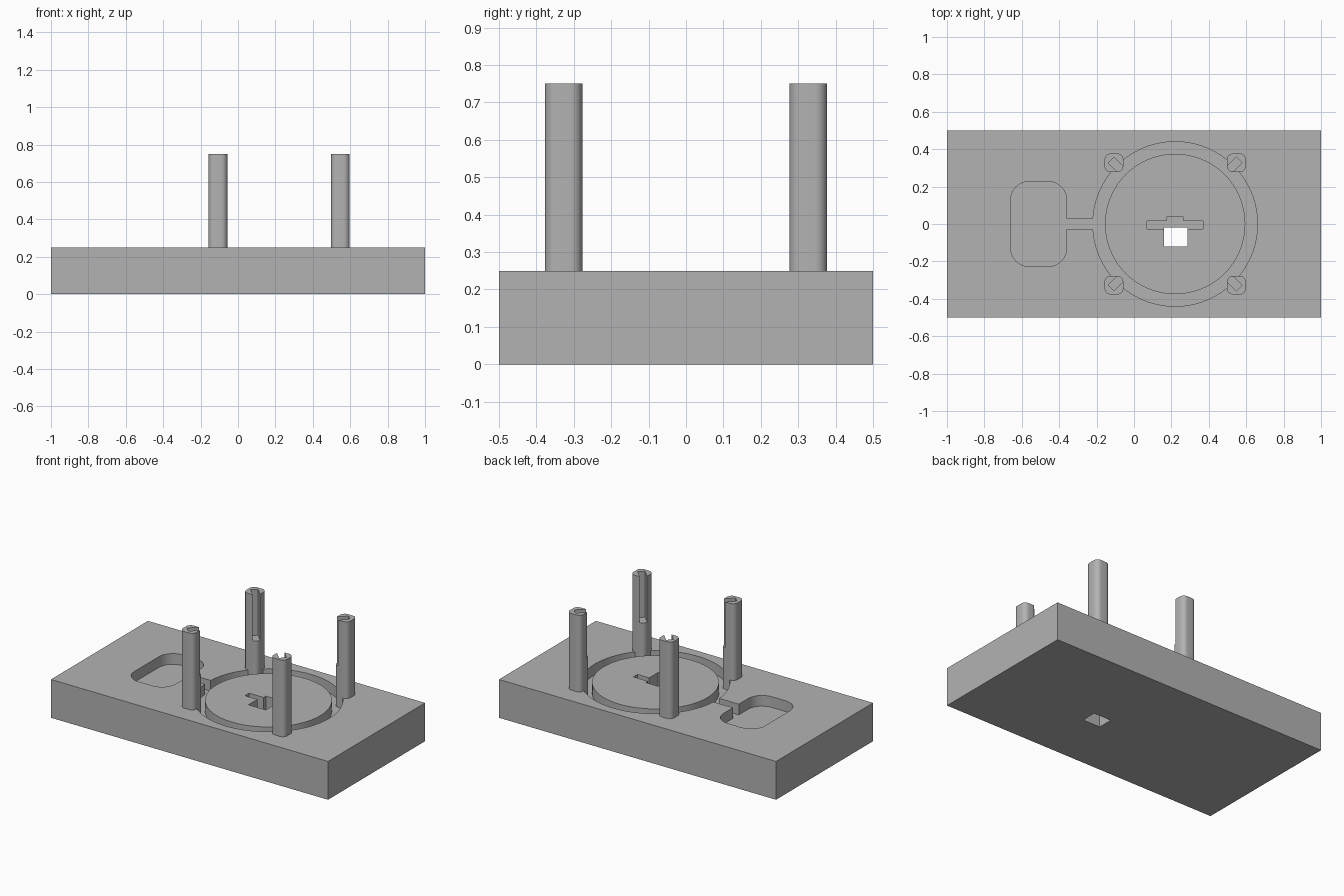
import bpy, bmesh, math
from mathutils import Matrix, Vector

if "Cube" in bpy.data.objects:
    bpy.data.objects.remove(bpy.data.objects["Cube"])

TOP, FLOOR = 0.25, 0.18      # plate top, recess floor
CX = 0.22                    # centre of the round recess

grey = bpy.data.materials.new("grey plastic")
grey.diffuse_color = (0.45, 0.45, 0.45, 1)
grey.use_nodes = True
grey.node_tree.nodes["Principled BSDF"].inputs["Base Color"].default_value = grey.diffuse_color


def prism(name, pts, z0, z1):
    """Extrude a closed outline between two heights."""
    bm = bmesh.new()
    base = bm.faces.new([bm.verts.new((x, y, z0)) for x, y in pts])
    ext = bmesh.ops.extrude_face_region(bm, geom=[base])
    bmesh.ops.translate(bm, vec=(0, 0, z1 - z0),
                        verts=[v for v in ext["geom"] if isinstance(v, bmesh.types.BMVert)])
    bmesh.ops.recalc_face_normals(bm, faces=bm.faces)
    me = bpy.data.meshes.new(name)
    bm.to_mesh(me)
    bm.free()
    me.materials.append(grey)
    ob = bpy.data.objects.new(name, me)
    bpy.context.collection.objects.link(ob)
    return ob


def rect(x0, x1, y0, y1):
    return [(x0, y0), (x1, y0), (x1, y1), (x0, y1)]


def circle(r, n=96):
    return [(CX + r * math.cos(2 * math.pi * i / n), r * math.sin(2 * math.pi * i / n)) for i in range(n)]


def rounded(cx, cy, w, h, r, n=8):
    pts = []
    for k, (sx, sy) in enumerate([(1, 1), (-1, 1), (-1, -1), (1, -1)]):
        for i in range(n + 1):
            a = math.pi / 2 * (k + i / n)
            pts.append((cx + sx * (w / 2 - r) + r * math.cos(a), cy + sy * (h / 2 - r) + r * math.sin(a)))
    return pts


def boolean(ob, tool, op="DIFFERENCE"):
    """Apply a boolean and remove the tool."""
    tool.hide_render = True
    mod = ob.modifiers.new("bool", "BOOLEAN")
    mod.operation, mod.object, mod.solver = op, tool, "EXACT"
    bpy.context.view_layer.objects.active = ob
    bpy.ops.object.modifier_apply(modifier=mod.name)
    bpy.data.objects.remove(tool)


def smooth(ob):
    bpy.ops.object.select_all(action="DESELECT")
    ob.select_set(True)
    bpy.context.view_layer.objects.active = ob
    bpy.ops.object.shade_smooth_by_angle(angle=math.radians(30))


# base plate with ring moat, cable channel and side pocket
plate = prism("base_plate", rect(-1, 1, -0.5, 0.5), 0, TOP)
moat = prism("moat_cutter", circle(0.44), FLOOR, TOP + 0.1)
boolean(moat, prism("disc_core", circle(0.375), FLOOR - 0.1, TOP + 0.2))
boolean(plate, moat)
boolean(plate, prism("pocket_cutter", rounded(-0.51, 0, 0.3, 0.455, 0.1), FLOOR, TOP + 0.1))
boolean(plate, prism("channel_cutter", rect(-0.4, -0.19, -0.03, 0.03), FLOOR, TOP + 0.1))

# connector slot in the disc and the square hole through the plate
slot = [(0.07, -0.028), (0.37, -0.028), (0.37, 0.015), (0.265, 0.015),
        (0.265, 0.038), (0.175, 0.038), (0.175, 0.015), (0.07, 0.015)]
boolean(plate, prism("slot_cutter", slot, 0.13, TOP + 0.1))
boolean(plate, prism("hole_cutter", rect(0.16, 0.285, -0.12, -0.02), -0.1, TOP + 0.1))
smooth(plate)

# four posts, each with a groove open towards the centre of the disc
for sx, xn in ((-1, "left"), (1, "right")):
    for sy, yn in ((-1, "front"), (1, "back")):
        px, py = CX + sx * 0.327, sy * 0.327
        post = prism(f"{yn}_{xn}_post", rounded(px, py, 0.1, 0.1, 0.032), FLOOR, 0.75)
        groove = prism("groove_cutter", rect(-0.022, 0.1, -0.022, 0.022), 0.45, 0.8)
        groove.data.transform(Matrix.Translation((px, py, 0)) @
                              Matrix.Rotation(math.atan2(-sy, -sx), 4, "Z"))
        boolean(post, groove)
        smooth(post)
